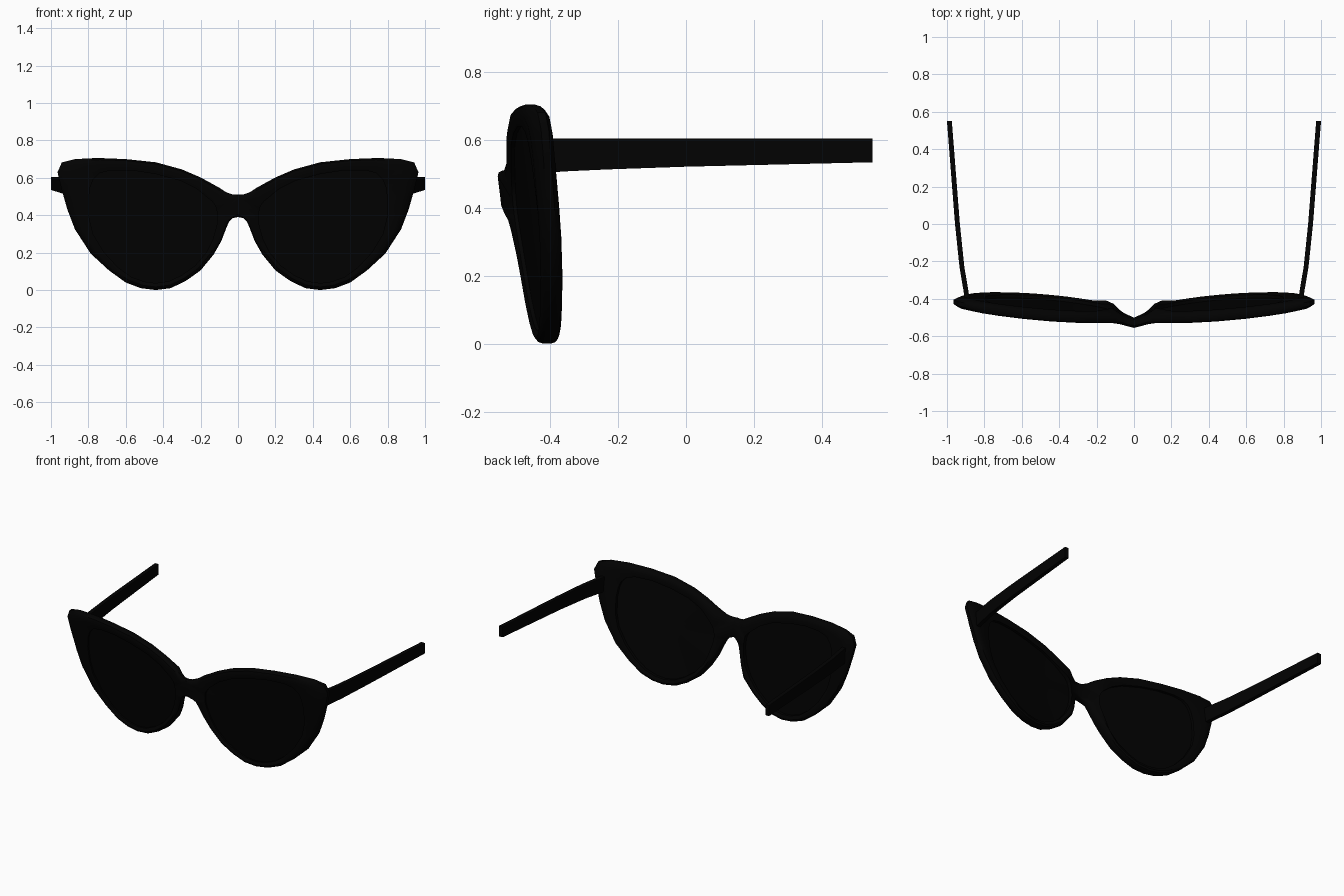
import bpy, bmesh, math
from mathutils import Vector

if "Cube" in bpy.data.objects:
    bpy.data.objects.remove(bpy.data.objects["Cube"])

# Right half: frame silhouette (x, z) and the matching points around the lens opening
OUTER = [(0, .51), (.03, .511), (.06, .521), (.1, .547), (.2, .602), (.3, .645), (.44, .683),
         (.6, .7), (.75, .706), (.87, .70), (.942, .682), (.965, .63), (.945, .545), (.912, .43),
         (.872, .325), (.788, .195), (.69, .105), (.6, .04), (.52, .01), (.44, 0), (.36, .01),
         (.28, .048), (.2, .105), (.13, .19), (.09, .26), (.063, .33), (.048, .365),
         (.028, .385), (0, .39), (0, .45)]
INNER = [(.113, .42), (.116, .435), (.122, .452), (.14, .475), (.22, .54), (.31, .585),
         (.44, .62), (.57, .64), (.68, .64), (.74, .625), (.775, .59), (.79, .55), (.8, .48),
         (.795, .38), (.775, .3), (.715, .2), (.64, .12), (.57, .07), (.5, .045), (.44, .037),
         (.37, .047), (.3, .08), (.23, .13), (.17, .2), (.135, .27), (.115, .34), (.111, .365),
         (.11, .378), (.11, .39), (.111, .405)]
N = len(OUTER)
CENTRE = Vector((.46, .36))

black = bpy.data.materials.new("black_plastic")
black.diffuse_color = (.0005, .0005, .0005, 1)
black.use_nodes = True
black.node_tree.nodes["Principled BSDF"].inputs["Base Color"].default_value = black.diffuse_color


def wrap(x, z, side):
    """Curved, tilted front; side runs from -1 (front face) to 1 (back face)."""
    bridge = math.exp(-(x / .075) ** 2)
    y = -.437 + .03 * x + .074 * x * x - .122 * z - .036 * bridge
    y += side * (.032 - .010 * bridge)
    if side > 0:  # nose pad swelling
        y += side * .02 * math.exp(-((x - .13) / .03) ** 2)
    return (x, y, z)


def finish(bm, name, angle=40):
    bmesh.ops.recalc_face_normals(bm, faces=bm.faces)
    mesh = bpy.data.meshes.new(name)
    bm.to_mesh(mesh)
    bm.free()
    ob = bpy.data.objects.new(name, mesh)
    bpy.context.collection.objects.link(ob)
    mesh.materials.append(black)
    bpy.ops.object.select_all(action='DESELECT')
    ob.select_set(True)
    bpy.context.view_layer.objects.active = ob
    bpy.ops.object.shade_smooth_by_angle(angle=math.radians(angle))
    mirror = ob.modifiers.new("mirror", 'MIRROR')
    mirror.merge_threshold = .0005
    return ob


def bridge_loops(bm, a, b, skip_seam=False):
    n = len(a)
    for i in range(n):
        j = (i + 1) % n
        quad = (a[i], a[j], b[j], b[i])
        if skip_seam and all(abs(v.co.x) < 1e-6 for v in quad):
            continue
        bm.faces.new(quad)


# Frame: rounded section swept between the silhouette and the lens opening
bm = bmesh.new()
loops = []
for t, side in [(1, -.75), (.45, -1), (.14, -.8), (0, -.35), (0, .35), (.14, .8), (.45, 1),
                (1, .75)]:
    loop = []
    for o, i in zip(OUTER, INNER):
        x, z = Vector(o).lerp(Vector(i), t)
        if t < 1:  # keep the bridge columns upright so it curves evenly
            x = o[0] + (i[0] - o[0]) * t * min(1, o[0] / .1)
        if o[0] == 0 and t < 1:  # keep the mirror seam flat
            z = .45 + (o[1] - .45) * (1 - t * .6)
        loop.append(bm.verts.new(wrap(x, z, side)))
    loops.append(loop)
for k in range(len(loops)):
    bridge_loops(bm, loops[k], loops[(k + 1) % len(loops)], True)
finish(bm, "front_frame")

# Lenses: thin curved plates in the openings
bm = bmesh.new()
rims = []
for side in (-.4, .2):
    prev = None
    for s in (1.01, .67, .33):
        loop = []
        for p in INNER:
            x, z = CENTRE.lerp(Vector(p), s)
            loop.append(bm.verts.new(wrap(x, z, side)))
        if prev:
            bridge_loops(bm, prev, loop)
        else:
            rims.append(loop)
        prev = loop
    mid = bm.verts.new(wrap(CENTRE.x, CENTRE.y, side))
    for i in range(N):
        bm.faces.new((prev[i], prev[(i + 1) % N], mid))
bridge_loops(bm, rims[0], rims[1])
finish(bm, "lens")

# Temple arms: tapered bar through (x, y, bottom z)
bm = bmesh.new()
prev = None
for x, y, low in [(.893, -.42, .503), (.901, -.36, .508), (.923, -.23, .514),
                  (.947, 0, .522), (.99, .55, .535)]:
    ring = [bm.verts.new(c) for c in ((x - .016, y, low), (x + .01, y, low),
                                      (x + .01, y, .605), (x - .016, y, .605))]
    if prev:
        bridge_loops(bm, prev, ring)
    else:
        bm.faces.new(ring)
    prev = ring
bm.faces.new(prev)
finish(bm, "temple_arm", 30)
